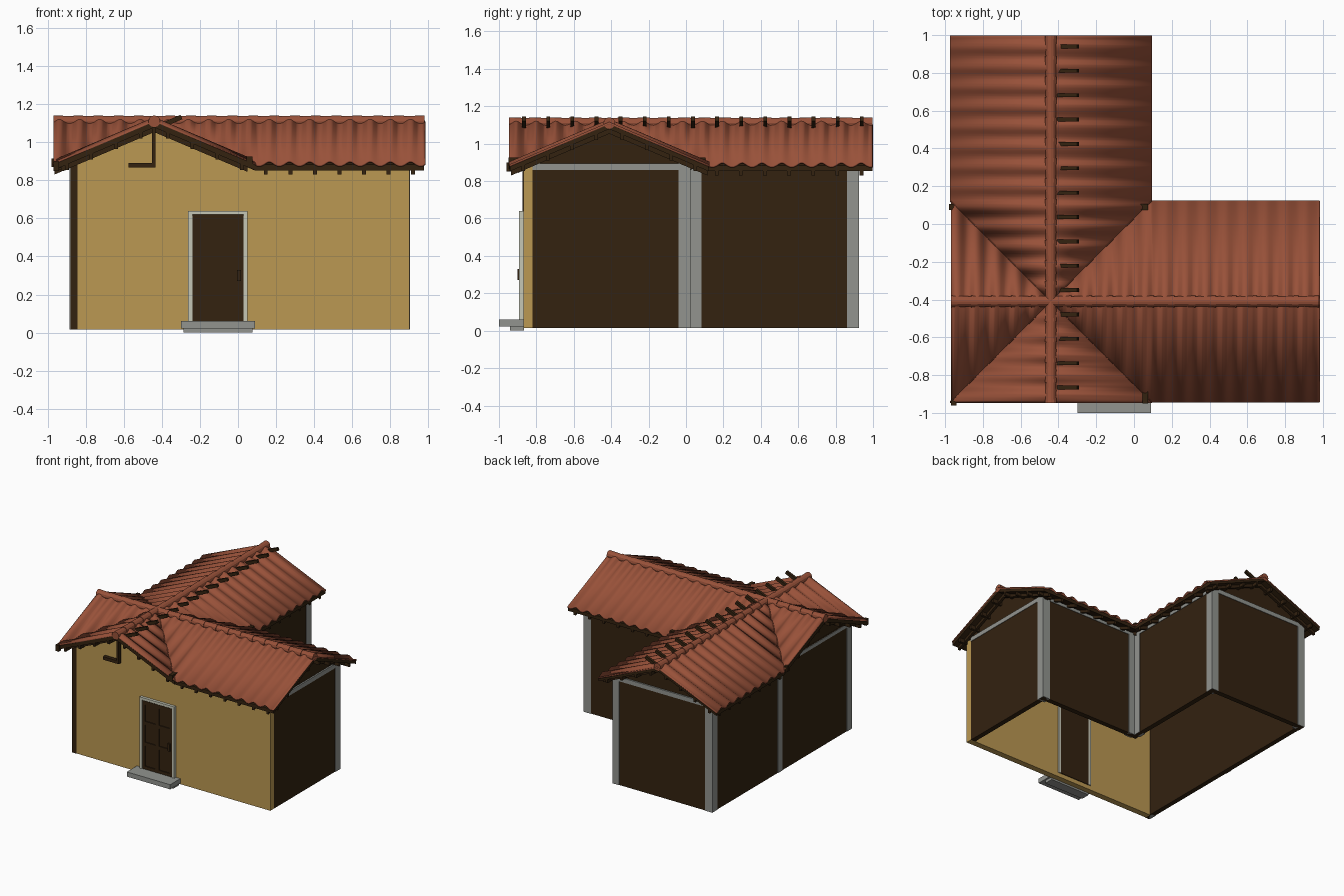
import bpy, bmesh, math
from mathutils import Vector, Matrix

if "Cube" in bpy.data.objects:
    bpy.data.objects.remove(bpy.data.objects["Cube"])


def mat(name, rgb):
    m = bpy.data.materials.new(name)
    lin = [((c / 255 + 0.055) / 1.055) ** 2.4 for c in rgb]
    m.diffuse_color = (*lin, 1)
    m.use_nodes = True
    m.node_tree.nodes["Principled BSDF"].inputs["Base Color"].default_value = m.diffuse_color
    return m


YELLOW = mat("ochre plaster", (187, 152, 82))
BROWN = mat("dark wood", (51, 34, 16))
GREY = mat("grey stone", (146, 148, 143))
TILE = mat("terracotta", (152, 81, 57))
FRAME = mat("pale frame", (198, 199, 182))

CX, CY = -0.44, -0.41            # where the two ridges cross
RIDGE, SLOPE, HALF = 1.12, 0.425, 0.53


def roof_z(d):
    return RIDGE - SLOPE * abs(d)


def finish(name, bm, m, matrix=None):
    me = bpy.data.meshes.new(name)
    bm.to_mesh(me)
    bm.free()
    me.materials.append(m)
    ob = bpy.data.objects.new(name, me)
    if matrix:
        ob.matrix_world = matrix
    bpy.context.collection.objects.link(ob)
    return ob


def add_box(bm, x, y, z):
    mx = Matrix.Translation(((x[0] + x[1]) / 2, (y[0] + y[1]) / 2, (z[0] + z[1]) / 2))
    sc = Matrix.Diagonal((x[1] - x[0], y[1] - y[0], z[1] - z[0], 1))
    bmesh.ops.create_cube(bm, size=1, matrix=mx @ sc)


def boxes(name, m, *items):
    bm = bmesh.new()
    for it in items:
        add_box(bm, *it)
    return finish(name, bm, m)


def add_prism(bm, pts, t0, t1):
    """Profile of (across, z) points extruded along the first axis."""
    vs = [bm.verts.new((t0, d, z)) for d, z in pts]
    f = bm.faces.new(vs)
    r = bmesh.ops.extrude_face_region(bm, geom=[f])
    for v in r["geom"]:
        if isinstance(v, bmesh.types.BMVert):
            v.co.x = t1


def clip_valleys(bm):
    """Keep only the part of a roof arm between its two valleys."""
    for s in (1, -1):
        bmesh.ops.bisect_plane(bm, geom=bm.verts[:] + bm.edges[:] + bm.faces[:],
                               plane_co=(-0.004, 0, 0), plane_no=Vector((1, s, 0)).normalized(),
                               clear_inner=True)


def chevron(top, thick, half=HALF):
    e = SLOPE * half
    return [(-half, top - e), (0, top), (half, top - e),
            (half, top - e - thick), (0, top - thick), (-half, top - e - thick)]


def roof_arm(name, angle, length, gable_at):
    mx = Matrix.Translation((CX, CY, 0)) @ Matrix.Rotation(angle, 4, 'Z')
    # wavy tile sheet
    bm = bmesh.new()
    period, n = 0.106, round(length / 0.106 * 8)
    rows = []
    for i in range(n + 1):
        t = length * i / n
        w = 0.012 * math.sin(2 * math.pi * (t - 1.32) / period)
        rows.append([bm.verts.new((t, d, roof_z(d) + w)) for d in (-HALF - .005, 0, HALF + .005)])
    for a, b in zip(rows, rows[1:]):
        for j in (0, 1):
            bm.faces.new((a[j], b[j], b[j + 1], a[j + 1]))
    clip_valleys(bm)
    tiles = finish(name + "_tiles", bm, TILE, mx)
    mod = tiles.modifiers.new("thickness", 'SOLIDIFY')
    mod.thickness, mod.offset = 0.01, -1
    bpy.ops.object.select_all(action='DESELECT')
    tiles.select_set(True)
    bpy.context.view_layer.objects.active = tiles
    bpy.ops.object.shade_smooth_by_angle(angle=math.radians(40))
    # wooden deck
    bm = bmesh.new()
    add_prism(bm, chevron(RIDGE - 0.012, 0.03), 0, length - 0.002)
    bmesh.ops.recalc_face_normals(bm, faces=bm.faces)
    clip_valleys(bm)
    finish(name + "_deck", bm, BROWN, mx)
    # rafters under the deck
    bm = bmesh.new()
    t = length - 0.06
    while t > 0.05:
        add_prism(bm, chevron(RIDGE - 0.04, 0.027, HALF - 0.005), t - 0.01, t + 0.01)
        t -= 0.129
    # purlin ends under the gable overhang
    for k in range(4):
        for s in (1, -1):
            d = s * (0.07 + 0.13 * k)
            z = roof_z(d) - 0.04
            add_box(bm, (length - 0.13, length - 0.008), (d - 0.009, d + 0.009), (z - 0.03, z + 0.005))
    bmesh.ops.recalc_face_normals(bm, faces=bm.faces)
    clip_valleys(bm)
    finish(name + "_rafters", bm, BROWN, mx)
    # ridge caps
    bm = bmesh.new()
    k = max(1, round(length / 0.107))
    step = length / k
    for i in range(k):
        bmesh.ops.create_cone(bm, cap_ends=True, segments=12, radius1=0.027, radius2=0.031, depth=step,
                              matrix=Matrix.Translation(((i + .5) * step, 0, 1.11))
                              @ Matrix.Rotation(math.pi / 2, 4, 'Y'))
    finish(name + "_ridge_caps", bm, TILE, mx)
    # wooden gable wall
    if gable_at:
        bm = bmesh.new()
        add_prism(bm, [(-0.44, 0.86), (0.44, 0.86), (0.44, 0.895), (0, 1.085), (-0.44, 0.895)],
                  gable_at - 0.04, gable_at - 0.008)
        bmesh.ops.recalc_face_normals(bm, faces=bm.faces)
        finish(name + "_gable", bm, BROWN, mx)


roof_arm("back_roof", math.pi / 2, 1.408, 1.33)
roof_arm("front_roof", -math.pi / 2, 0.537, None)
roof_arm("right_roof", 0, 1.42, 1.34)
roof_arm("left_roof", math.pi, 0.53, 0.44)

# rafter tips poking past the long ridge
bm = bmesh.new()
for i in range(15):
    bmesh.ops.create_cube(bm, size=1, matrix=Matrix.Translation((-0.35, 0.94 - 0.129 * i, 1.11))
                          @ Matrix.Rotation(-math.atan(SLOPE), 4, 'Y')
                          @ Matrix.Diagonal((0.115, 0.02, 0.025, 1)))
finish("rafter_tips", bm, BROWN)
boxes("valley_rafter_tips", BROWN,
      ((0.045, 0.075), (-0.95, -0.87), (0.88, 0.925)),
      ((0.015, 0.075), (0.075, 0.105), (0.88, 0.925)),
      ((-0.98, -0.955), (0.075, 0.105), (0.87, 0.915)),
      ((-0.97, -0.94), (-0.96, -0.93), (0.85, 0.90)))

# front plaster wall with its gable
bm = bmesh.new()
add_prism(bm, [(-0.845, 0.015), (0.90, 0.015), (0.90, 0.88), (0.01, 0.888),
               (CX, 1.08), (-0.845, 0.907)], 0.82, 0.87)
bmesh.ops.transform(bm, matrix=Matrix.Rotation(-math.pi / 2, 4, 'Z'), verts=bm.verts)
bmesh.ops.recalc_face_normals(bm, faces=bm.faces)
finish("front_wall", bm, YELLOW)

# other walls, no floor
Z = (0.015, 0.87)
boxes("wood_walls", BROWN,
      ((0.86, 0.90), (-0.82, 0.02), Z),
      ((0.01, 0.90), (-0.02, 0.02), Z),
      ((-0.03, 0.01), (-0.02, 0.92), Z),
      ((-0.88, 0.01), (0.88, 0.92), Z),
      ((-0.88, -0.842), (-0.873, 0.92), (0.015, 0.89)))

# stone corner posts
P = (0.015, 0.885)
boxes("corner_posts", GREY,
      ((0.84, 0.904), (-0.04, 0.024), P),
      ((0.008, 0.07), (-0.03, 0.024), P),
      ((-0.04, 0.014), (0.022, 0.082), P),
      ((-0.046, 0.014), (0.86, 0.924), P),
      ((-0.884, -0.82), (0.86, 0.924), P),
      ((-0.884, -0.85), (0.02, 0.08), P),
      ((-0.884, -0.85), (-0.868, -0.805), P))

# stone beams on top of the walls
B = (0.86, 0.895)
boxes("wall_beams", GREY,
      ((0.85, 0.904), (-0.82, 0.02), B),
      ((0.01, 0.90), (-0.03, 0.024), (0.86, 0.885)),
      ((-0.04, 0.014), (0.02, 0.92), (0.86, 0.885)),
      ((-0.88, 0.01), (0.87, 0.924), B),
      ((-0.884, -0.83), (-0.865, 0.92), (0.86, 0.888)))

# door, raised stiles and handle
Y = (-0.886, -0.87)
boxes("door", BROWN, ((-0.24, 0.03), (-0.879, -0.814), (0.05, 0.62)))
boxes("door_rails", BROWN,
      ((-0.24, -0.215), Y, (0.055, 0.615)), ((0.005, 0.03), Y, (0.055, 0.615)),
      ((-0.12, -0.09), Y, (0.055, 0.615)),
      *[((-0.215, 0.005), Y, (z, z + 0.03)) for z in (0.055, 0.25, 0.42, 0.585)])
boxes("door_handle", BROWN, ((-0.005, 0.015), (-0.90, -0.88), (0.27, 0.33)))
F = (-0.892, -0.812)
boxes("door_frame", FRAME,
      ((-0.262, -0.24), F, (0.05, 0.64)), ((0.03, 0.05), F, (0.05, 0.64)),
      ((-0.24, 0.03), F, (0.62, 0.64)))

# entrance steps
boxes("door_steps", GREY,
      ((-0.30, 0.09), (-1.0, -0.865), (0.022, 0.06)),
      ((-0.285, 0.075), (-0.94, -0.865), (0.0, 0.022)))

# bracket hanging under the front gable
boxes("gable_bracket", BROWN,
      ((-0.453, -0.433), (-0.915, -0.885), (0.87, 1.08)),
      ((-0.575, -0.433), (-0.915, -0.885), (0.867, 0.892)))
